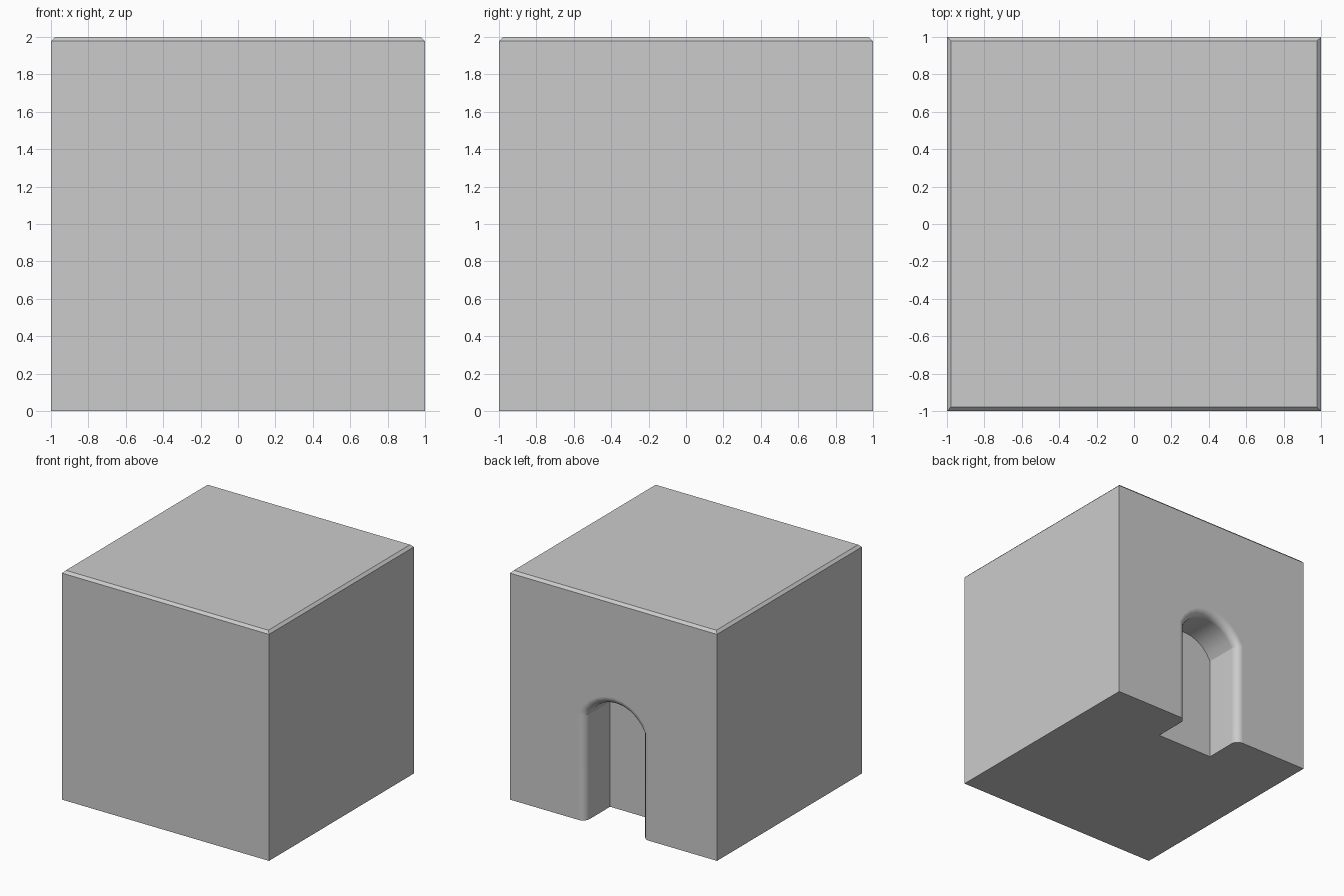
import bpy, bmesh, math

if "Cube" in bpy.data.objects:
    bpy.data.objects.remove(bpy.data.objects["Cube"])

# niche dimensions
HALF_W, APEX, RADIUS = 0.275, 1.09, 0.303
DEPTH, FILLET = 0.345, 0.065
ARC_SEGS, FILLET_SEGS = 10, 6


def new_object(name, bm):
    bmesh.ops.recalc_face_normals(bm, faces=bm.faces[:])
    mesh = bpy.data.meshes.new(name)
    bm.to_mesh(mesh)
    bm.free()
    obj = bpy.data.objects.new(name, mesh)
    bpy.context.collection.objects.link(obj)
    return obj


def arch_profile(d):
    """Segmental arch outline in x, z, grown outward by d."""
    w, r = HALF_W + d, RADIUS + d
    half = math.asin(w / r)
    pts = [(-w, -0.1)]
    for i in range(ARC_SEGS + 1):
        a = -half + 2 * half * i / ARC_SEGS
        pts.append((r * math.sin(a), APEX - RADIUS + r * math.cos(a)))
    return pts + [(w, -0.1)]


# block with a small chamfer round the top
bm = bmesh.new()
bmesh.ops.create_cube(bm, size=2)
bmesh.ops.translate(bm, verts=bm.verts[:], vec=(0, 0, 1))
top_edges = [e for e in bm.edges if all(v.co.z > 1.9 for v in e.verts)]
bmesh.ops.bevel(bm, geom=top_edges, offset=0.022, segments=1,
                affect='EDGES', profile=0.5)
block = new_object("block", bm)

# arched niche cutter with a flared, rounded mouth at the back
rings = [(1 - DEPTH, 0)]
for i in range(FILLET_SEGS + 1):
    a = math.pi / 2 * i / FILLET_SEGS
    rings.append((1 - FILLET + FILLET * math.sin(a), FILLET * (1 - math.cos(a))))
rings.append((1.1, FILLET))
bm = bmesh.new()
loops = [[bm.verts.new((x, y, z)) for x, z in arch_profile(d)] for y, d in rings]
n = len(loops[0])
for lo, hi in zip(loops, loops[1:]):
    for i in range(n):
        j = (i + 1) % n
        bm.faces.new((lo[i], lo[j], hi[j], hi[i]))
bm.faces.new(loops[0])
bm.faces.new(loops[-1])
cutter = new_object("niche_cutter", bm)
cutter.hide_render = True

# cut the niche
cut = block.modifiers.new("niche", 'BOOLEAN')
cut.operation = 'DIFFERENCE'
cut.solver = 'EXACT'
cut.object = cutter
bpy.context.view_layer.objects.active = block
block.select_set(True)
bpy.ops.object.modifier_apply(modifier=cut.name)
bpy.data.objects.remove(cutter)

# smooth the rounded mouth, keep the block edges crisp
bpy.ops.object.shade_smooth_by_angle(angle=math.radians(24))
block.modifiers.new("normals", 'WEIGHTED_NORMAL').keep_sharp = True
